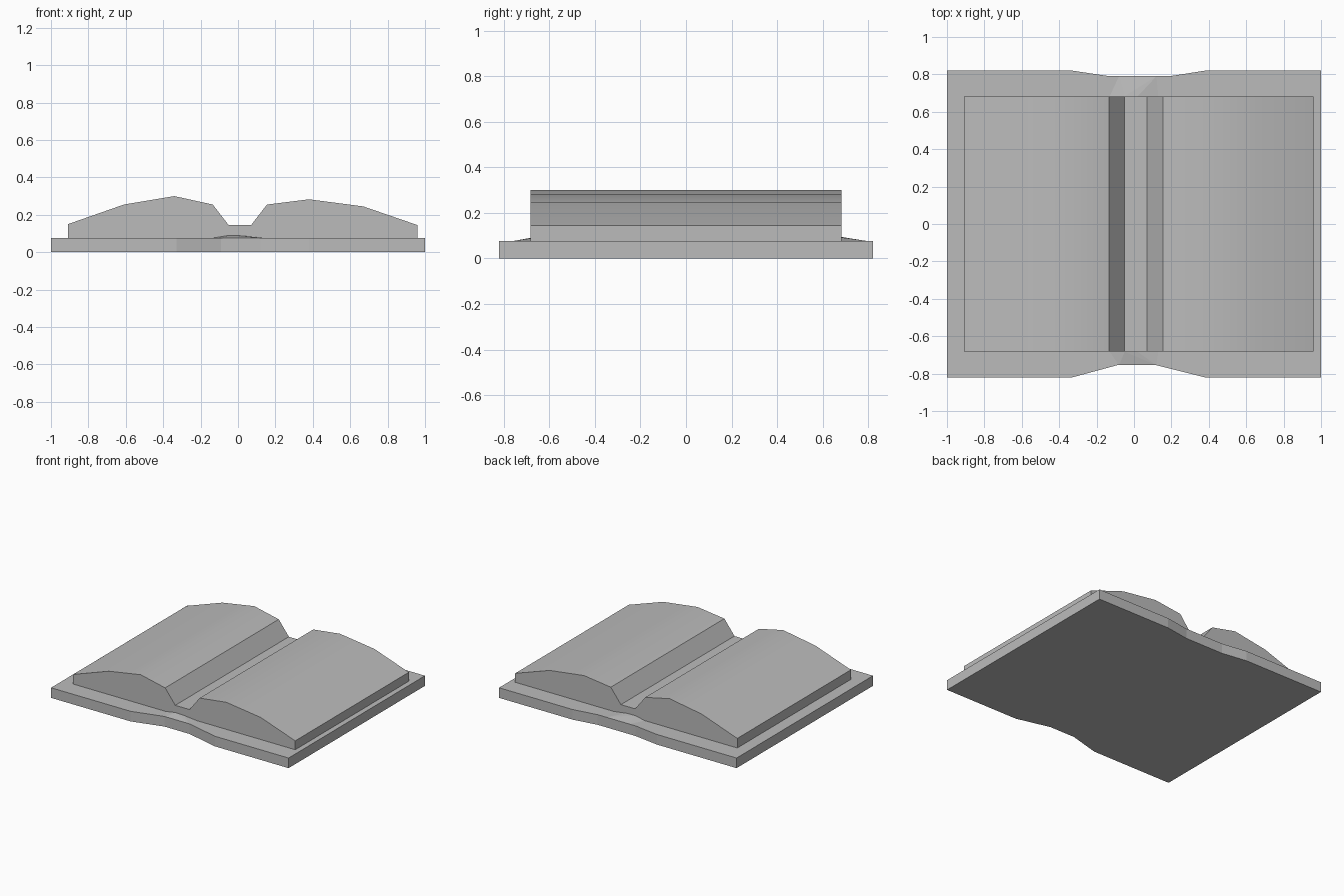
import bpy
import bmesh
from mathutils import Vector

if "Cube" in bpy.data.objects:
    bpy.data.objects.remove(bpy.data.objects["Cube"], do_unlink=True)

grey = bpy.data.materials.new("plain_grey")
grey.use_nodes = True
COLOUR = (0.5, 0.5, 0.5, 1)
grey.diffuse_color = COLOUR
grey.node_tree.nodes["Principled BSDF"].inputs["Base Color"].default_value = COLOUR


def finish(name, bm):
    bmesh.ops.recalc_face_normals(bm, faces=bm.faces[:])
    mesh = bpy.data.meshes.new(name)
    bm.to_mesh(mesh)
    bm.free()
    mesh.materials.append(grey)
    obj = bpy.data.objects.new(name, mesh)
    bpy.context.collection.objects.link(obj)
    return obj


def extrude_profile(name, points, offset):
    """Sweep a closed outline along one straight offset."""
    bm = bmesh.new()
    face = bm.faces.new([bm.verts.new(p) for p in points])
    swept = bmesh.ops.extrude_face_region(bm, geom=[face], use_keep_orig=True)
    new_verts = [v for v in swept["geom"] if isinstance(v, bmesh.types.BMVert)]
    bmesh.ops.translate(bm, verts=new_verts, vec=Vector(offset))
    return finish(name, bm)


def hull(name, points):
    bm = bmesh.new()
    for p in points:
        bm.verts.new(p)
    bmesh.ops.convex_hull(bm, input=bm.verts[:])
    return finish(name, bm)


# Cover board, pinched at the spine on both ends
TOP = 0.077
outline = [(-1, -0.82), (-0.33, -0.82), (-0.09, -0.755), (0.12, -0.755),
           (0.38, -0.82), (1, -0.82), (1, 0.82), (0.38, 0.82),
           (0.19, 0.79), (-0.13, 0.79), (-0.33, 0.82), (-1, 0.82)]
extrude_profile("cover", [(x, y, 0) for x, y in outline], (0, 0, TOP))

# Open page block with a flat valley between two curved halves
DEPTH = 0.683
profile = [(-0.91, TOP), (-0.91, 0.15), (-0.61, 0.255), (-0.34, 0.30),
           (-0.135, 0.255), (-0.05, 0.145), (0.07, 0.145), (0.155, 0.255),
           (0.38, 0.283), (0.67, 0.245), (0.96, 0.145), (0.96, TOP)]
pages = extrude_profile("pages", [(x, -DEPTH, z) for x, z in profile],
                        (0, 2 * DEPTH, 0))
bpy.context.view_layer.objects.active = pages
pages.select_set(True)
bpy.ops.object.shade_smooth_by_angle()

# Slight rises of the cover at each end of the spine
for name, side, reach, rise in (("front_spine_rise", -1, 0.755, 0.09),
                                ("back_spine_rise", 1, 0.79, 0.094)):
    inner, outer = side * DEPTH, side * reach
    hull(name, [(-0.13, inner, TOP), (0.13, inner, TOP),
                (-0.08, outer, TOP), (0.12, outer, TOP),
                (-0.05, inner, rise), (0.02, inner, rise - 0.002)])
